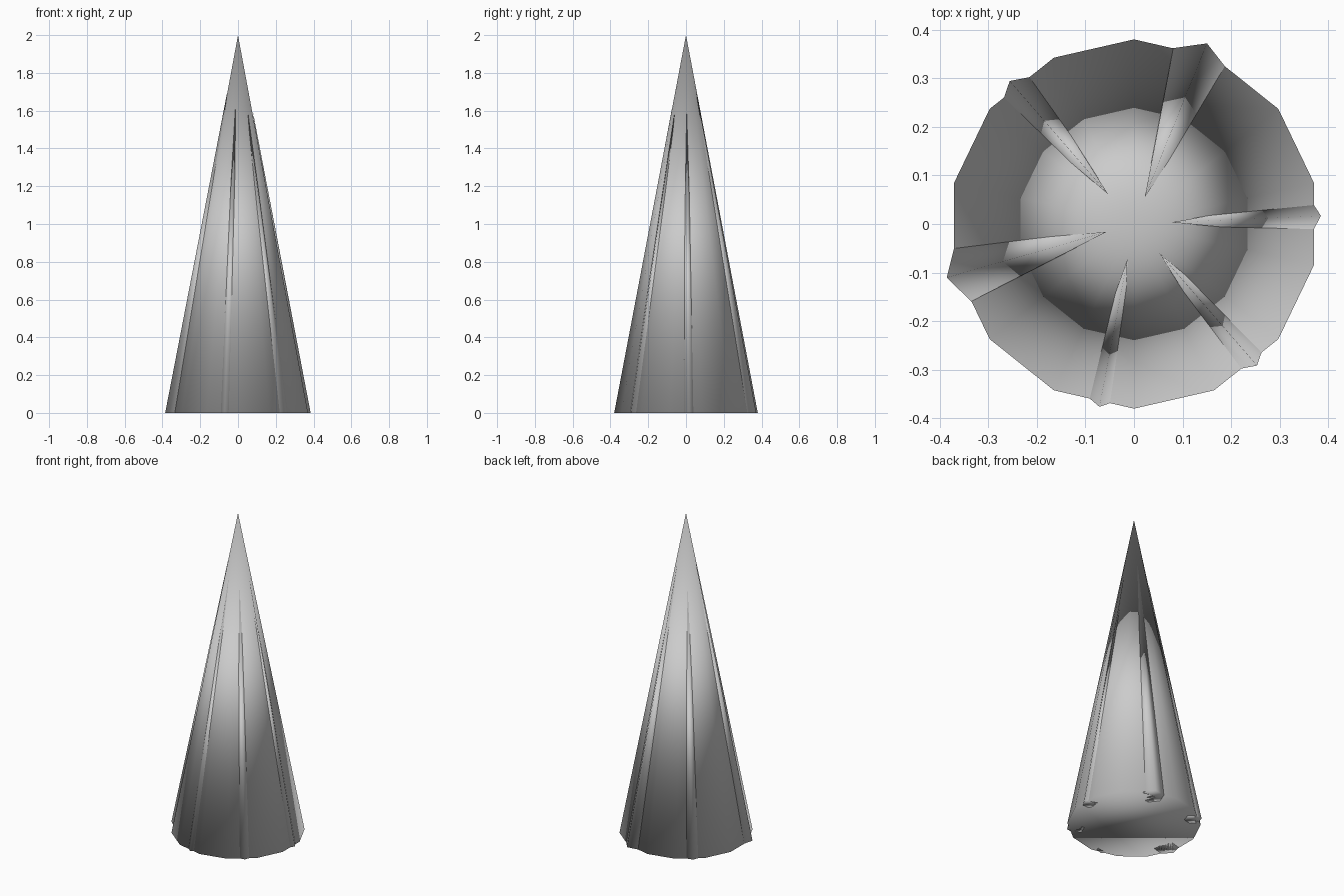
import bpy, math

if "Cube" in bpy.data.objects:
    bpy.data.objects.remove(bpy.data.objects["Cube"])

R, H, SIDES = 0.38, 2.0, 14


def spike(name, centre, radius, apex, sides, turn):
    """Capped pyramid with a flat base on z = 0 and a free apex, smooth shaded."""
    verts = [(centre[0] + radius * math.cos(turn + 2 * math.pi * i / sides),
              centre[1] + radius * math.sin(turn + 2 * math.pi * i / sides), 0)
             for i in range(sides)]
    verts.append(apex)
    faces = [(i, (i + 1) % sides, sides) for i in range(sides)]
    faces.append(tuple(reversed(range(sides))))
    mesh = bpy.data.meshes.new(name)
    mesh.from_pydata(verts, [], faces)
    mesh.shade_smooth()
    ob = bpy.data.objects.new(name, mesh)
    bpy.context.collection.objects.link(ob)
    return ob


# Main cone
spike("main_cone", (0, 0), R, (0, 0, H), SIDES, math.pi / 2)

# Ridges running down the flank: angle, crest radius at base, thickness, tip radius
ridges = [(2.5, 0.385, 0.045, 0.076), (68, 0.401, 0.07, 0.058),
          (131, 0.390, 0.05, 0.080), (196, 0.401, 0.07, 0.057),
          (259.3, 0.383, 0.05, 0.072), (311, 0.386, 0.05, 0.077)]
for n, (deg, crest, thick, tip) in enumerate(ridges, 1):
    a = math.radians(deg)
    c, s = math.cos(a), math.sin(a)
    d = crest - thick
    z = H * (1 - tip / R)
    t = tip + 0.002
    spike(f"ridge_{n}", (d * c, d * s), thick, (t * c, t * s, z), 6, a)
